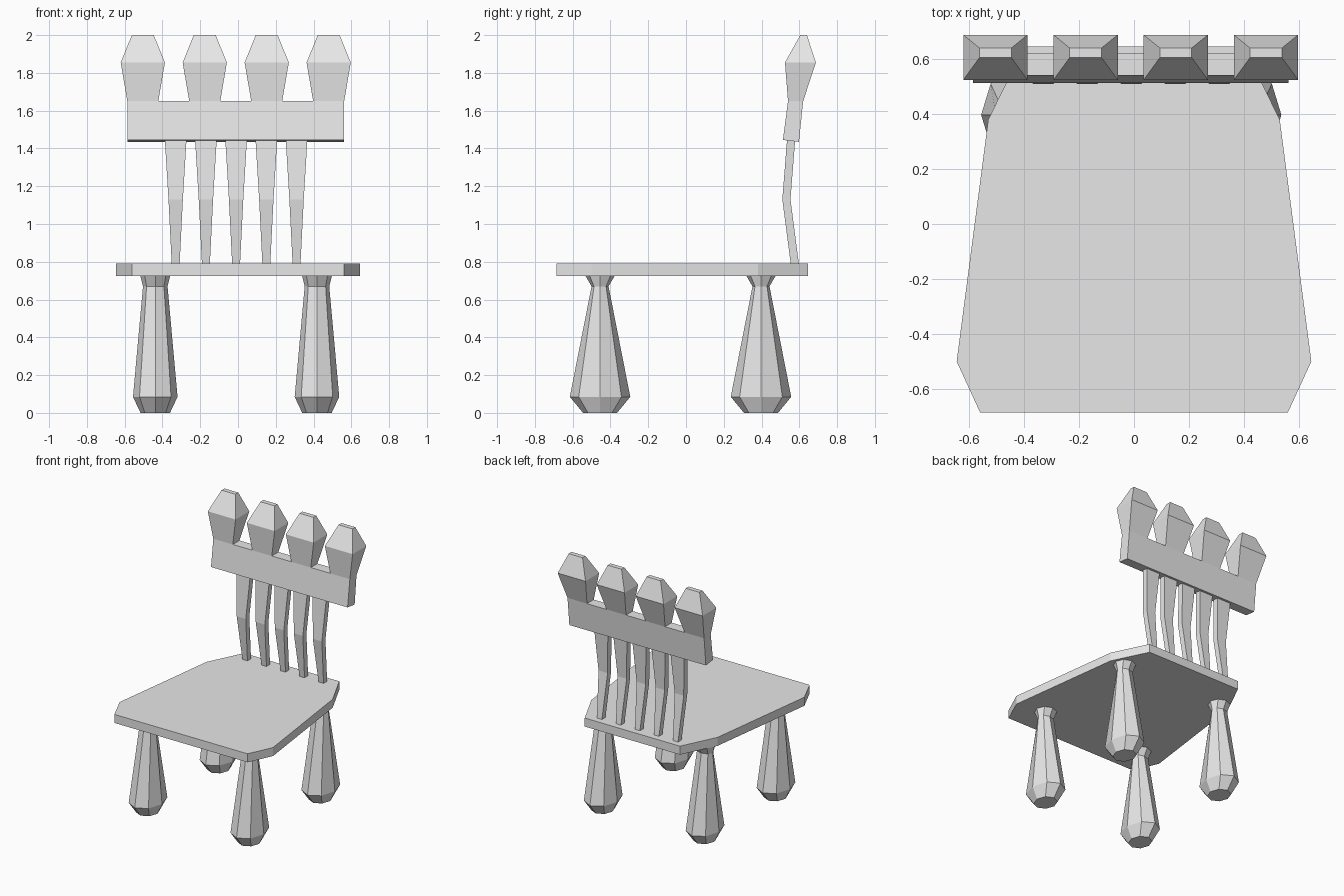
import bpy
import bmesh
import math

cube = bpy.data.objects.get("Cube")
if cube:
    bpy.data.objects.remove(cube, do_unlink=True)

# One plain grey for the whole chair
grey = bpy.data.materials.new("light_grey")
grey.use_nodes = True
colour = (0.8, 0.8, 0.8, 1)
grey.diffuse_color = colour
grey.node_tree.nodes["Principled BSDF"].inputs["Base Color"].default_value = colour


def finish(name, bm):
    """Turn a bmesh into a flat-shaded object."""
    bmesh.ops.recalc_face_normals(bm, faces=bm.faces)
    mesh = bpy.data.meshes.new(name)
    bm.to_mesh(mesh)
    bm.free()
    mesh.materials.append(grey)
    obj = bpy.data.objects.new(name, mesh)
    bpy.context.collection.objects.link(obj)
    return obj


def bridge(bm, lower, upper):
    """Join two vertex rings with quads."""
    n = len(lower)
    for i in range(n):
        j = (i + 1) % n
        bm.faces.new((lower[i], lower[j], upper[j], upper[i]))


def loft(name, rings):
    """Closed solid through a stack of rings of points."""
    bm = bmesh.new()
    loops = [[bm.verts.new(p) for p in ring] for ring in rings]
    for a, b in zip(loops, loops[1:]):
        bridge(bm, a, b)
    bm.faces.new(loops[0][::-1])
    bm.faces.new(loops[-1])
    return finish(name, bm)


def rectangle(x, half, y0, y1, z):
    return [(x - half, y0, z), (x + half, y0, z), (x + half, y1, z), (x - half, y1, z)]


# Seat: tapered slab with clipped corners
half_outline = [(0.56, -0.685), (0.645, -0.5), (0.53, 0.38), (0.40, 0.645)]
outline = half_outline + [(-x, y) for x, y in reversed(half_outline)]
loft("seat", [[(x, y, z) for x, y in outline] for z in (0.725, 0.79)])

# Legs: eight-sided clubs, deeper than wide, as (z, x radius, y radius)
leg_profile = [(0, 0.078, 0.09), (0.085, 0.118, 0.16), (0.67, 0.065, 0.045), (0.73, 0.08, 0.08)]
for side, x in (("left", 0.418), ("right", -0.438)):
    for end, y in (("front", -0.455), ("back", 0.397)):
        rings = []
        for z, rx, ry in leg_profile:
            angles = [math.tau * i / 8 for i in range(8)]
            rings.append([(x + rx * math.cos(a), y + ry * math.sin(a), z) for a in angles])
        loft(f"{end}_{side}_leg", rings)

# Back slats: bent strips widening upward, as (z, half width, front y, back y)
slat_profile = [(0.77, 0.02, 0.557, 0.6), (1.13, 0.038, 0.51, 0.553), (1.46, 0.058, 0.536, 0.579)]
for i in range(5):
    x = -0.33 + 0.16 * i
    loft(f"back_slat_{i + 1}", [rectangle(x, w, y0, y1, z) for z, w, y0, y1 in slat_profile])

# Top rail: a tilted bar whose upper side grows four pointed blocks
bm = bmesh.new()
centres = [-0.504 + 0.328 * i for i in range(4)]
base_half = 0.082
stops = [c + s * base_half for c in centres for s in (-1, 1)]
rail_section = [(0.513, 1.445), (0.598, 1.435), (0.62, 1.65), (0.54, 1.65)]
sections = [[bm.verts.new((x, y, z)) for y, z in rail_section] for x in stops]
bm.faces.new(sections[0])
bm.faces.new(sections[-1][::-1])
block_profile = [(1.855, 0.117, 0.524, 0.688), (2.0, 0.058, 0.605, 0.64)]
for i, (a, b) in enumerate(zip(sections, sections[1:])):
    for j in range(3):
        if j != 2 or i % 2:
            bm.faces.new((a[j], a[j + 1], b[j + 1], b[j]))
    bm.faces.new((a[3], a[0], b[0], b[3]))
    if i % 2 == 0:
        ring = [a[3], b[3], b[2], a[2]]
        for z, w, y0, y1 in block_profile:
            upper = [bm.verts.new(p) for p in rectangle(centres[i // 2], w, y0, y1, z)]
            bridge(bm, ring, upper)
            ring = upper
        bm.faces.new(ring)
finish("top_rail", bm)
